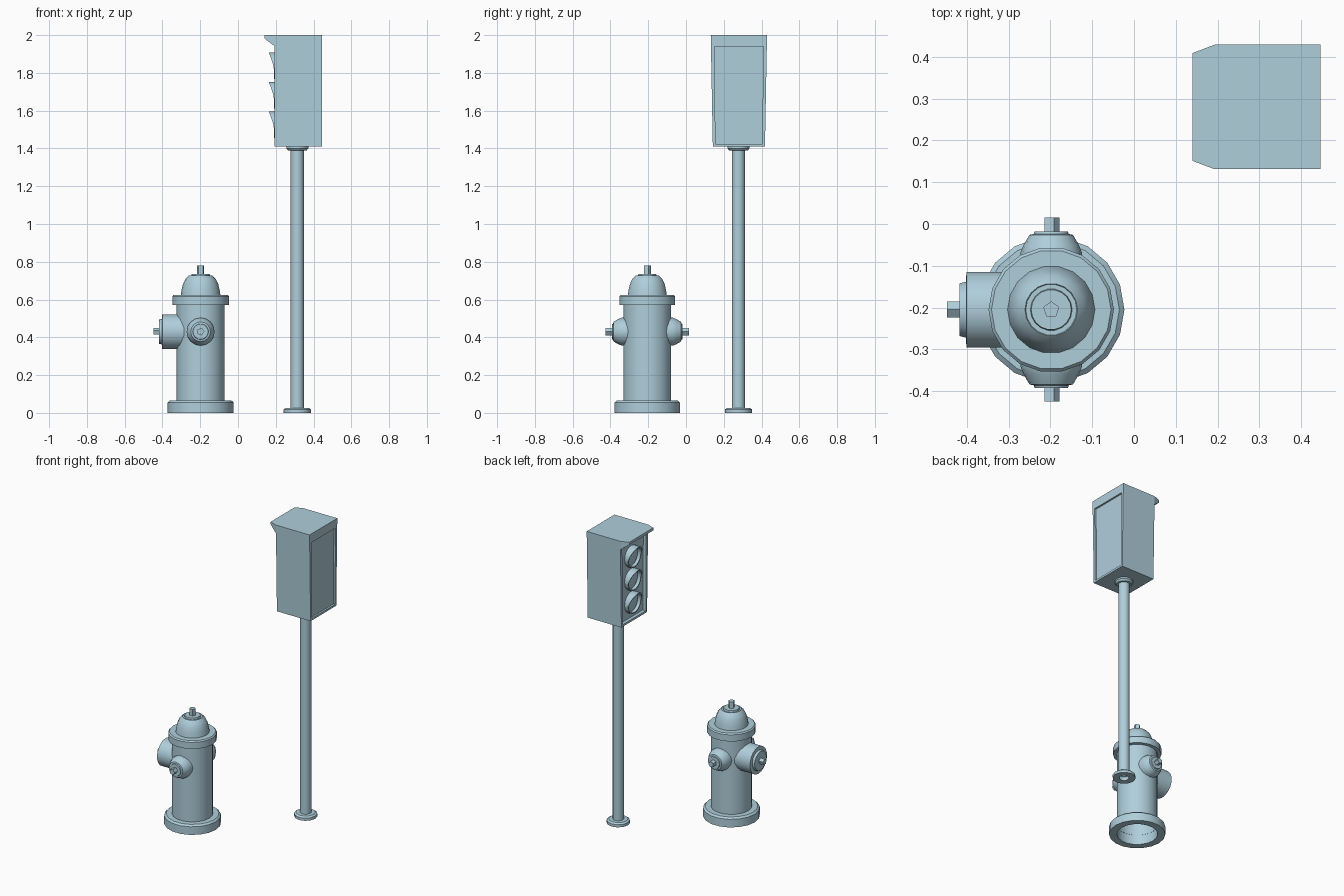
import bpy, bmesh, math
from mathutils import Matrix, Vector

if "Cube" in bpy.data.objects:
    bpy.data.objects.remove(bpy.data.objects["Cube"])

mat = bpy.data.materials.new("pale_blue_grey")
mat.diffuse_color = (0.43, 0.62, 0.71, 1)
mat.use_nodes = True
mat.node_tree.nodes["Principled BSDF"].inputs["Base Color"].default_value = mat.diffuse_color


def finish(name, bm, smooth=True):
    bmesh.ops.remove_doubles(bm, verts=bm.verts, dist=1e-5)
    bmesh.ops.recalc_face_normals(bm, faces=bm.faces)
    me = bpy.data.meshes.new(name)
    bm.to_mesh(me)
    bm.free()
    me.materials.append(mat)
    ob = bpy.data.objects.new(name, me)
    bpy.context.collection.objects.link(ob)
    if smooth:
        bpy.ops.object.select_all(action='DESELECT')
        ob.select_set(True)
        bpy.context.view_layer.objects.active = ob
        bpy.ops.object.shade_smooth_by_angle(angle=math.radians(32))
    return ob


def lathe(name, profile, origin, axis=(0, 0, 1), sides=18, start=0.0):
    """Turn a (radius, height) profile around an axis through origin."""
    bm = bmesh.new()
    m = Matrix.Translation(origin) @ Vector((0, 0, 1)).rotation_difference(Vector(axis)).to_matrix().to_4x4()
    rings = []
    for r, h in profile:
        rings.append([bm.verts.new(m @ Vector((r * math.cos(start + math.tau * i / sides),
                                               r * math.sin(start + math.tau * i / sides), h)))
                      for i in range(sides)])
    for a, b in zip(rings, rings[1:]):
        for i in range(sides):
            j = (i + 1) % sides
            bm.faces.new((a[i], a[j], b[j], b[i]))
    return finish(name, bm)


# --- Fire hydrant ---
HX, HY, OZ = -0.198, -0.205, 0.43
H = (HX, HY, 0)
lathe("hydrant_base", [(.127, .06), (.127, 0), (.175, 0), (.175, .055), (.163, .066), (.126, .066)], H)
lathe("hydrant_body", [(.127, .055), (.127, .575)], H)
lathe("hydrant_flange", [(.12, .572), (.15, .572), (.15, .617), (.143, .625), (.09, .625)], H)
lathe("hydrant_dome", [(.105, .622), (.101, .65), (.093, .683), (.08, .71), (.063, .727),
                       (.061, .724), (.05, .724), (.048, .735), (0, .735)], H)
lathe("top_nut", [(.02, .73), (.02, .78), (0, .78)], H, sides=5, start=math.pi / 2)

# Small side outlets, front and back
for side, s in (("front", -1), ("back", 1)):
    o = (HX, HY, OZ)
    lathe(side + "_outlet", [(.074, .09), (.074, .135), (.066, .155), (.052, .179), (.042, .181),
                             (.04, .187), (0, .187)], o, (0, s, 0), 16)
    lathe(side + "_outlet_nut", [(.02, .18), (.02, .22), (0, .22)], o, (0, s, 0), 5)

# Large outlet
o = (HX, HY, OZ)
lathe("large_outlet", [(.092, .07), (.092, .203), (.068, .204), (.064, .219), (0, .219)], o, (-1, 0, 0), 18)
lathe("large_outlet_nut", [(.02, .21), (.02, .25), (0, .25)], o, (-1, 0, 0), 5)

# --- Signal pole ---
P = (.314, .278, 0)
lathe("pole_base", [(.03, 0), (.072, 0), (.072, .018), (.06, .027), (.03, .027)], P, sides=12)
lathe("pole", [(.035, .0), (.035, 1.4)], P, sides=12)
lathe("pole_collar", [(.03, 1.388), (.048, 1.388), (.058, 1.4), (.058, 1.412)], P, sides=12)

# --- Signal housing: tapered box with recessed front and back panels ---
YC = .28
bm = bmesh.new()
bmesh.ops.create_cube(bm, size=1)
for v in bm.verts:
    top = v.co.z > 0
    v.co = (.446 if v.co.x > 0 else .193,
            YC + math.copysign(.149 if top else .138, v.co.y),
            2.0 if top else 1.41)
bm.normal_update()
for sx, depth in ((-1, .022), (1, -.012)):
    f = [f for f in bm.faces if f.normal.x * sx > .9][0]
    bmesh.ops.inset_individual(bm, faces=[f], thickness=.015)
    for v in f.verts:
        top = v.co.z > 1.7
        v.co.y = YC + math.copysign(.129 if top else .124, v.co.y - YC)
        v.co.z = 1.94 if top else 1.424
    ext = bmesh.ops.extrude_discrete_faces(bm, faces=[f])
    bmesh.ops.translate(bm, verts=ext["faces"][0].verts, vec=(depth, 0, 0))
    bm.normal_update()
finish("signal_housing", bm, False)

# Roof hood over the lights
bm = bmesh.new()
for s in (-1, 1):
    for x, y, z in ((.193, .149, 2), (.193, .148, 1.942), (.14, .129, 2), (.14, .129, 1.982)):
        bm.verts.new((x, YC + s * y, z))
bmesh.ops.convex_hull(bm, input=bm.verts)
finish("signal_hood", bm, False)

# Three lamps, each a lens inside a slant-cut visor tube
N = 18
for name, zc in (("top", 1.838), ("middle", 1.682), ("bottom", 1.526)):
    bm = bmesh.new()
    loops = []
    for r, front in ((.072, False), (.072, True), (.064, True), (.064, False)):
        ring = []
        for i in range(N):
            a = math.tau * i / N
            dz = r * math.sin(a)
            x = .19 - max(0, dz + .005) * .35 if front else .216
            ring.append(bm.verts.new((x, YC + r * math.cos(a), zc + dz)))
        loops.append(ring)
    for a, b in zip(loops, loops[1:]):
        for i in range(N):
            j = (i + 1) % N
            bm.faces.new((a[i], a[j], b[j], b[i]))
    finish(name + "_visor", bm)
    lathe(name + "_lens", [(.065, 0), (.05, .008), (.027, .014), (0, .016)], (.212, YC, zc), (-1, 0, 0), N)
